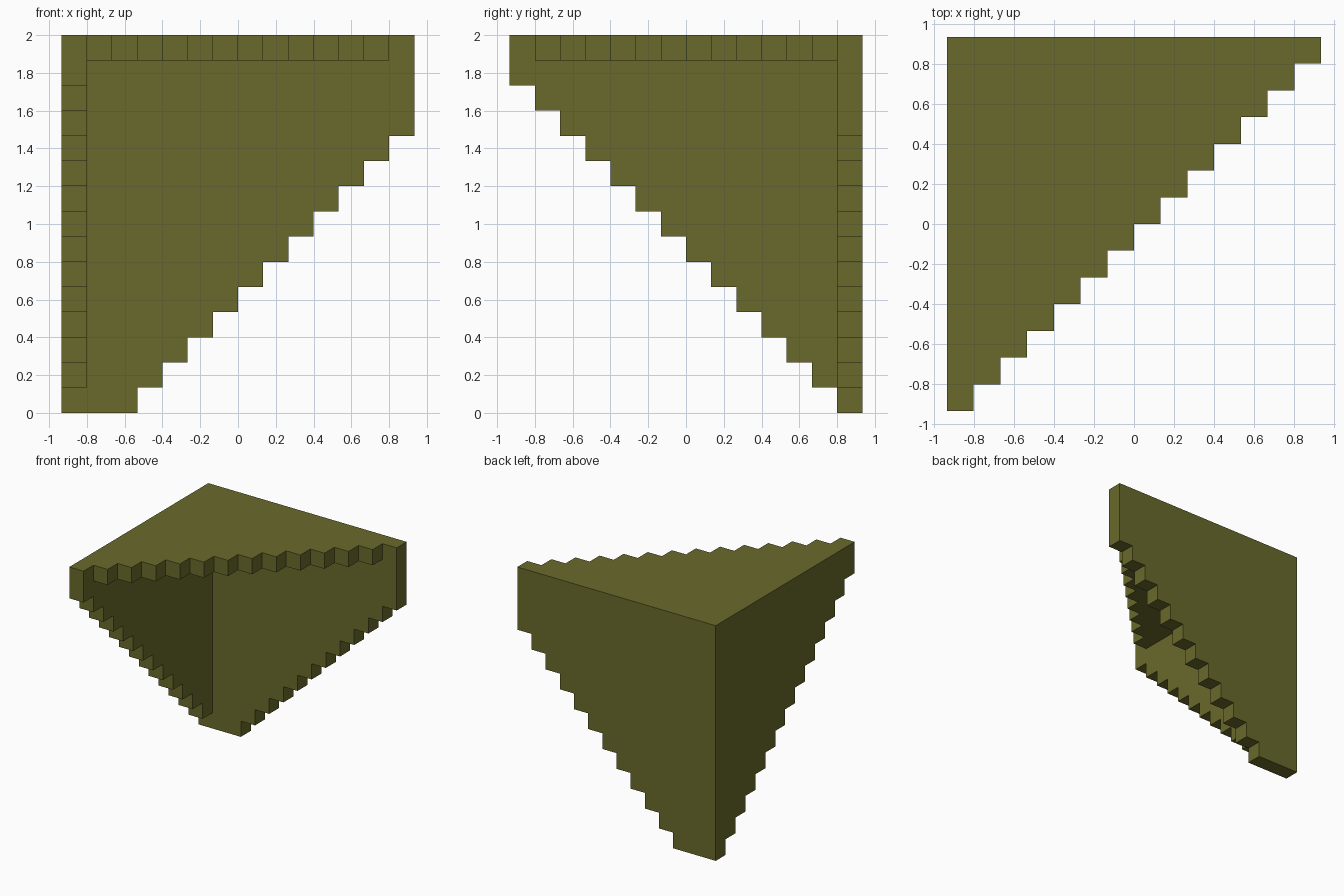
import bpy
import bmesh
from mathutils import Vector

U = 2 / 15      # edge length of one block
N = 14          # blocks along the full width and depth

cube = bpy.data.objects.get("Cube")
if cube:
    bpy.data.objects.remove(cube, do_unlink=True)

# Single olive colour
olive = bpy.data.materials.new("olive")
olive.use_nodes = True
rgba = (0.144, 0.144, 0.025, 1)
olive.diffuse_color = rgba
olive.node_tree.nodes["Principled BSDF"].inputs["Base Color"].default_value = rgba


def stepped_profile(first, rows):
    """Outline of stacked rows, each one block wider, up to the full width."""
    pts = [(0, 0)]
    for k in range(rows):
        w = min(N, first + k)
        if pts[-1][0] == w:
            pts[-1] = (w, k + 1)
        else:
            pts += [(w, k), (w, k + 1)]
    return pts + [(0, rows)]


def panel(name, profile, origin, across, up, thickness):
    """Extrude a profile, given in blocks, into a slab."""
    origin, across, up = Vector(origin), Vector(across), Vector(up)
    bm = bmesh.new()
    verts = [bm.verts.new((origin + across * a + up * b) * U) for a, b in profile]
    face = bm.faces.new(verts)
    ext = bmesh.ops.extrude_face_region(bm, geom=[face], use_keep_orig=True)
    moved = [g for g in ext["geom"] if isinstance(g, bmesh.types.BMVert)]
    bmesh.ops.translate(bm, verts=moved, vec=Vector(thickness) * U)
    bmesh.ops.recalc_face_normals(bm, faces=bm.faces)
    mesh = bpy.data.meshes.new(name)
    bm.to_mesh(mesh)
    bm.free()
    mesh.materials.append(olive)
    obj = bpy.data.objects.new(name, mesh)
    bpy.context.collection.objects.link(obj)
    return obj


# Three stepped panels meeting at the back corner
shell = panel("stepped_corner", stepped_profile(3, 15),
              (-7, 7, 0), (1, 0, 0), (0, 0, 1), (0, -1, 0))
side_wall = panel("side_wall", stepped_profile(1, 15),
                  (-7, 7, 0), (0, -1, 0), (0, 0, 1), (1, 0, 0))
top_slab = panel("top_slab", stepped_profile(1, 14),
                 (-7, -7, 15), (1, 0, 0), (0, 1, 0), (0, 0, -1))

# Fuse the panels into one closed shell
bpy.context.view_layer.objects.active = shell
for part in (side_wall, top_slab):
    mod = shell.modifiers.new("join", "BOOLEAN")
    mod.operation = "UNION"
    mod.solver = "EXACT"
    mod.object = part
    bpy.ops.object.modifier_apply(modifier=mod.name)
    bpy.data.objects.remove(part, do_unlink=True)

# Merge coplanar faces left by the union
bm = bmesh.new()
bm.from_mesh(shell.data)
bmesh.ops.remove_doubles(bm, verts=bm.verts, dist=1e-4)
bmesh.ops.dissolve_limit(bm, angle_limit=0.01, verts=bm.verts, edges=bm.edges)
bm.to_mesh(shell.data)
bm.free()
